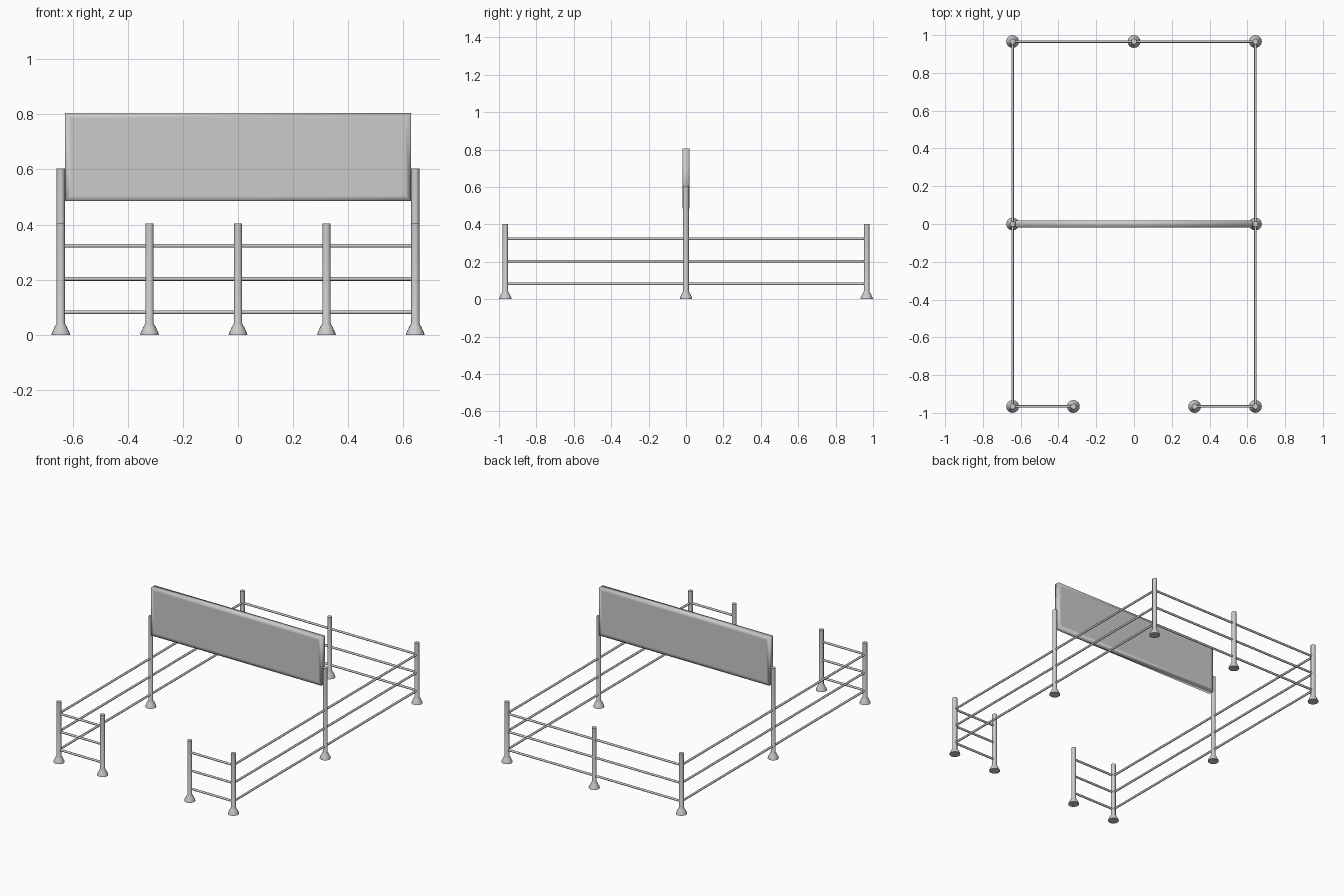
import bpy, bmesh, math
from mathutils import Vector

cube = bpy.data.objects.get("Cube")
if cube:
    bpy.data.objects.remove(cube, do_unlink=True)

grey = bpy.data.materials.new("light_grey_metal")
grey.use_nodes = True
GREY = (0.6, 0.6, 0.6, 1)
grey.diffuse_color = GREY
grey.node_tree.nodes["Principled BSDF"].inputs["Base Color"].default_value = GREY


def add_object(name, bm, sharp_angle):
    bmesh.ops.recalc_face_normals(bm, faces=bm.faces)
    mesh = bpy.data.meshes.new(name)
    bm.to_mesh(mesh)
    bm.free()
    mesh.materials.append(grey)
    obj = bpy.data.objects.new(name, mesh)
    bpy.context.collection.objects.link(obj)
    bpy.ops.object.select_all(action='DESELECT')
    obj.select_set(True)
    bpy.context.view_layer.objects.active = obj
    bpy.ops.object.shade_smooth_by_angle(angle=math.radians(sharp_angle))
    return obj


def post(name, x, y, height):
    # Lathed post with a flared foot
    profile = [(0.034, 0), (0.032, 0.008), (0.023, 0.027), (0.015, 0.042), (0.015, height)]
    sides = 16
    bm = bmesh.new()
    rings = []
    for r, z in profile:
        rings.append([bm.verts.new((r * math.cos(a), r * math.sin(a), z))
                      for a in (math.tau * i / sides for i in range(sides))])
    for low, high in zip(rings, rings[1:]):
        for i in range(sides):
            j = (i + 1) % sides
            bm.faces.new((low[i], low[j], high[j], high[i]))
    bm.faces.new(rings[0])
    bm.faces.new(rings[-1])
    add_object(name, bm, 50).location = (x, y, 0)


def rails(name, start, end):
    # Three horizontal bars between two posts
    a, b = Vector((*start, 0)), Vector((*end, 0))
    for level, z in zip(("lower", "middle", "upper"), (0.082, 0.203, 0.323)):
        bm = bmesh.new()
        bmesh.ops.create_cone(bm, cap_ends=True, segments=10, radius1=0.007,
                              radius2=0.007, depth=(b - a).length)
        obj = add_object(f"{name}_{level}_rail", bm, 50)
        obj.rotation_euler = (b - a).to_track_quat('Z', 'Y').to_euler()
        obj.location = (a + b) / 2 + Vector((0, 0, z))


X, Y, GATE = 0.643, 0.966, 0.321
SHORT, TALL = 0.403, 0.604

# Fence sides, mirrored left and right
for side, s in (("left", 1), ("right", -1)):
    post(f"{side}_front_post", s * X, -Y, SHORT)
    post(f"{side}_gate_post", s * GATE, -Y, SHORT)
    post(f"{side}_back_post", s * X, Y, SHORT)
    post(f"{side}_sign_post", s * X, 0, TALL)
    rails(f"{side}_side", (s * X, -Y), (s * X, Y))
    rails(f"{side}_front", (s * X, -Y), (s * GATE, -Y))

# Back of the fence
post("middle_back_post", 0, Y, SHORT)
rails("back", (-X, Y), (X, Y))

# Blank sign board with a softly shaded border
bm = bmesh.new()
bmesh.ops.create_cube(bm, size=1)
bmesh.ops.scale(bm, vec=(1.254, 0.037, 0.32), verts=bm.verts)
panels = [f for f in bm.faces if abs(f.normal.y) > 0.5]
bmesh.ops.inset_individual(bm, faces=panels, thickness=0.03)
add_object("sign_board", bm, 180).location = (0, 0, 0.645)
